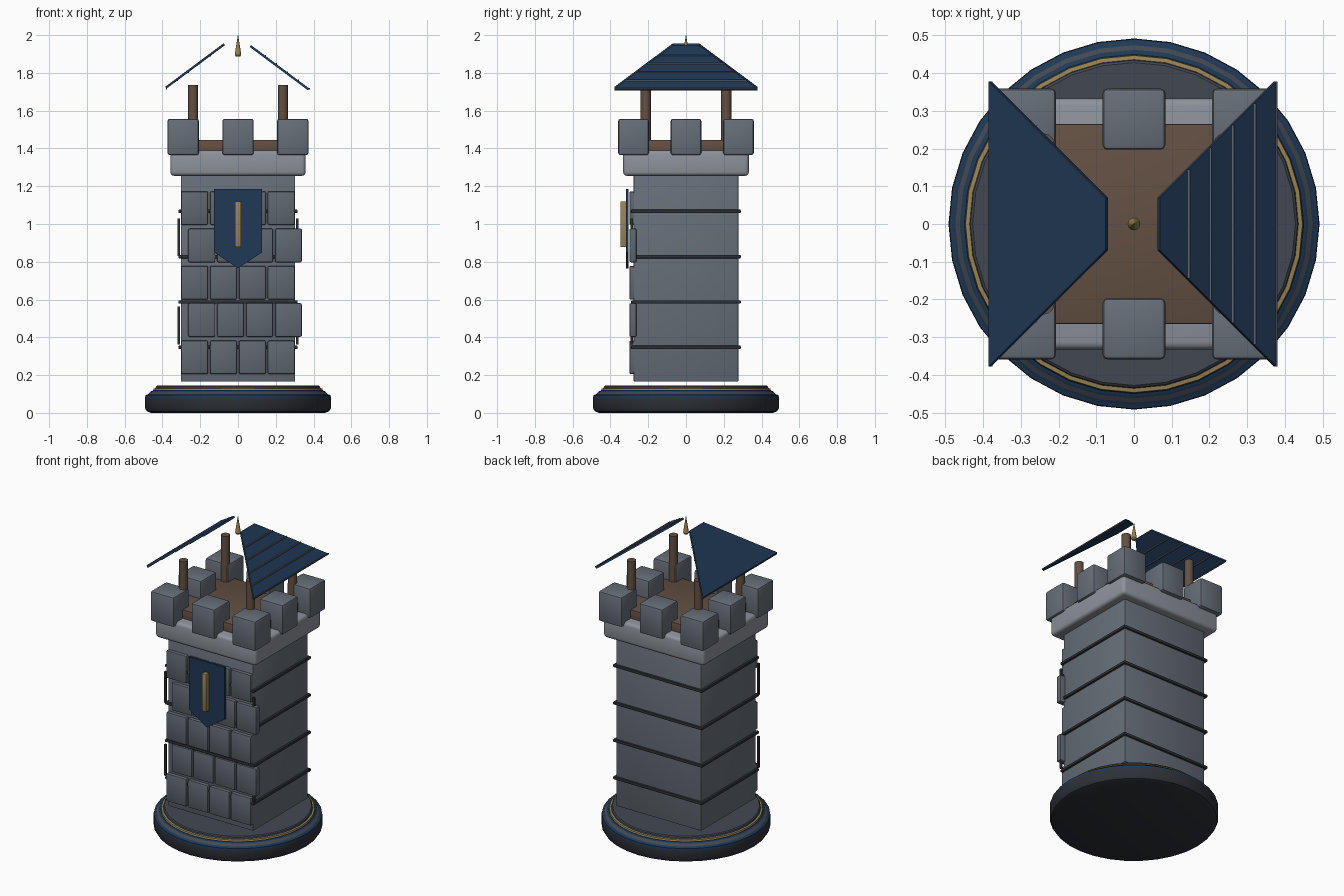
import bpy, bmesh, math
from mathutils import Vector

if "Cube" in bpy.data.objects:
    bpy.data.objects.remove(bpy.data.objects["Cube"])


def mat(name, r, g, b):
    m = bpy.data.materials.new(name)
    m.diffuse_color = (r, g, b, 1)
    m.use_nodes = True
    m.node_tree.nodes["Principled BSDF"].inputs["Base Color"].default_value = m.diffuse_color
    return m


STONE = mat("stone grey", 0.135, 0.157, 0.188)
BRICK = mat("brick grey", 0.115, 0.135, 0.162)
PALE = mat("pale stone", 0.27, 0.29, 0.33)
DARK = mat("dark charcoal", 0.026, 0.030, 0.038)
SLATE = mat("base slate", 0.055, 0.065, 0.085)
NAVY = mat("navy blue", 0.014, 0.040, 0.090)
GOLD = mat("old gold", 0.32, 0.23, 0.09)
WOOD = mat("brown wood", 0.125, 0.080, 0.056)


def finish(bm, name, *mats, smooth=False):
    bmesh.ops.recalc_face_normals(bm, faces=bm.faces[:])
    me = bpy.data.meshes.new(name)
    bm.to_mesh(me)
    bm.free()
    for m in mats:
        me.materials.append(m)
    ob = bpy.data.objects.new(name, me)
    bpy.context.collection.objects.link(ob)
    if smooth:
        bpy.context.view_layer.objects.active = ob
        ob.select_set(True)
        bpy.ops.object.shade_smooth_by_angle(angle=math.radians(35))
        ob.select_set(False)
    return ob


def box(name, lo, hi, m, bevel=0.0, seg=2):
    bm = bmesh.new()
    bmesh.ops.create_cube(bm, size=1)
    for v in bm.verts:
        v.co = Vector([(a + b) / 2 + c * (b - a) for a, b, c in zip(lo, hi, v.co)])
    if bevel:
        bmesh.ops.bevel(bm, geom=bm.edges[:], offset=bevel, segments=seg,
                        affect='EDGES', profile=0.5)
    return finish(bm, name, m, smooth=bevel > 0)


def prism(name, pts, offset, m):
    bm = bmesh.new()
    f = bm.faces.new([bm.verts.new(p) for p in pts])
    r = bmesh.ops.extrude_face_region(bm, geom=[f], use_keep_orig=True)
    vs = [g for g in r["geom"] if isinstance(g, bmesh.types.BMVert)]
    bmesh.ops.translate(bm, verts=vs, vec=offset)
    return finish(bm, name, m)


def lathe(name, profile, mats, n, loc=(0, 0), smooth=True):
    # profile rows: radius, height, material of the band that follows
    bm = bmesh.new()
    rings = []
    for r, z, _ in profile:
        rings.append([bm.verts.new((loc[0] + r * math.cos(math.tau * i / n),
                                    loc[1] + r * math.sin(math.tau * i / n), z))
                      for i in range(n)])
    for k in range(len(rings) - 1):
        for i in range(n):
            j = (i + 1) % n
            f = bm.faces.new((rings[k][i], rings[k][j], rings[k + 1][j], rings[k + 1][i]))
            f.material_index = profile[k][2]
    bm.faces.new(rings[0][::-1]).material_index = profile[0][2]
    bm.faces.new(rings[-1]).material_index = profile[-1][2]
    return finish(bm, name, *mats, smooth=smooth)


# Round base: charcoal foot, navy rim, gold line, slate top
lathe("round_base", [
    (0.460, 0.0, 0), (0.482, 0.008, 0), (0.492, 0.025, 0), (0.492, 0.080, 1),
    (0.490, 0.094, 1), (0.474, 0.100, 2), (0.462, 0.114, 1), (0.450, 0.118, 1),
    (0.448, 0.121, 3), (0.447, 0.129, 3), (0.436, 0.131, 2), (0.434, 0.140, 2),
    (0.428, 0.145, 2)], [DARK, NAVY, SLATE, GOLD], 32)

# Tower shaft and dark course bands
box("tower_shaft", (-0.303, -0.278, 0.165), (0.303, 0.278, 1.27), STONE, 0.006)
for i in range(4):
    z = 0.347 + 0.24 * i
    box("course_band", (-0.316, -0.29, z - 0.009), (0.316, 0.29, z + 0.009), DARK, 0.004)

# Front bricks in alternating rows
for row in range(5):
    z = 0.294 + 0.1975 * row
    for col in range(4):
        x = -0.23 + 0.153 * col + (0.038 if row % 2 else 0)
        box("front_brick", (x - 0.0715, -0.300, z - 0.089),
            (x + 0.0715, -0.262, z + 0.089), BRICK, 0.008)

# Narrow corner strips
for s in (-1, 1):
    for z in (0.462, 0.93):
        xs = sorted((s * 0.308, s * 0.320))
        box("corner_strip", (xs[0], -0.293, z - 0.1), (xs[1], -0.280, z + 0.1), DARK)

# Banner with gold bar
prism("banner", [(-0.127, -0.305, 1.185), (0.127, -0.305, 1.185), (0.127, -0.305, 0.85),
                 (0, -0.305, 0.765), (-0.127, -0.305, 0.85)], (0, -0.012, 0), NAVY)
box("banner_bar", (-0.016, -0.347, 0.877), (0.016, -0.315, 1.12), GOLD, 0.004)

# Crown, floor and merlons
box("crown_ledge", (-0.358, -0.333, 1.255), (0.358, 0.333, 1.39), PALE, 0.02, 3)
box("wood_floor", (-0.29, -0.265, 1.37), (0.29, 0.265, 1.445), WOOD, 0.004)
for ix in (-1, 0, 1):
    for iy in (-1, 0, 1):
        if ix or iy:
            x, y = ix * 0.29, iy * 0.278
            box("merlon", (x - 0.083, y - 0.081, 1.365), (x + 0.083, y + 0.081, 1.557),
                STONE, 0.012)

# Roof posts
for sx in (-1, 1):
    for sy in (-1, 1):
        lathe("roof_post", [(0.027, 1.40, 0), (0.027, 1.737, 0)], [WOOD], 12,
              (sx * 0.238, sy * 0.213))

# Two tilted roof panels with tile battens
OUT_X, IN_X, OUT_Z, IN_Z = 0.378, 0.069, 1.717, 1.947
slope = (IN_Z - OUT_Z) / (OUT_X - IN_X)
for s in (-1, 1):
    # both thicken towards -x, so the left goes outward and the right inward
    prism("roof_panel", [(s * OUT_X, -OUT_X, OUT_Z), (s * OUT_X, OUT_X, OUT_Z),
                         (s * IN_X, IN_X, IN_Z), (s * IN_X, -IN_X, IN_Z)],
          (-0.0072, 0, -s * 0.0096), NAVY)
    for x in (0.145, 0.203, 0.262, 0.32, OUT_X):
        z = OUT_Z + (OUT_X - x) * slope
        a, b = sorted((s * x - 0.003, s * x + 0.003))
        box("roof_batten", (a, -x, z - 0.004), (b, x, z + 0.004),
            SLATE if x == OUT_X else BRICK)

# Gold finial
lathe("finial", [(0.012, 1.888, 0), (0.017, 1.896, 0), (0.012, 1.93, 0), (0.007, 1.96, 0),
                 (0.001, 2.0, 0)], [GOLD], 12)
